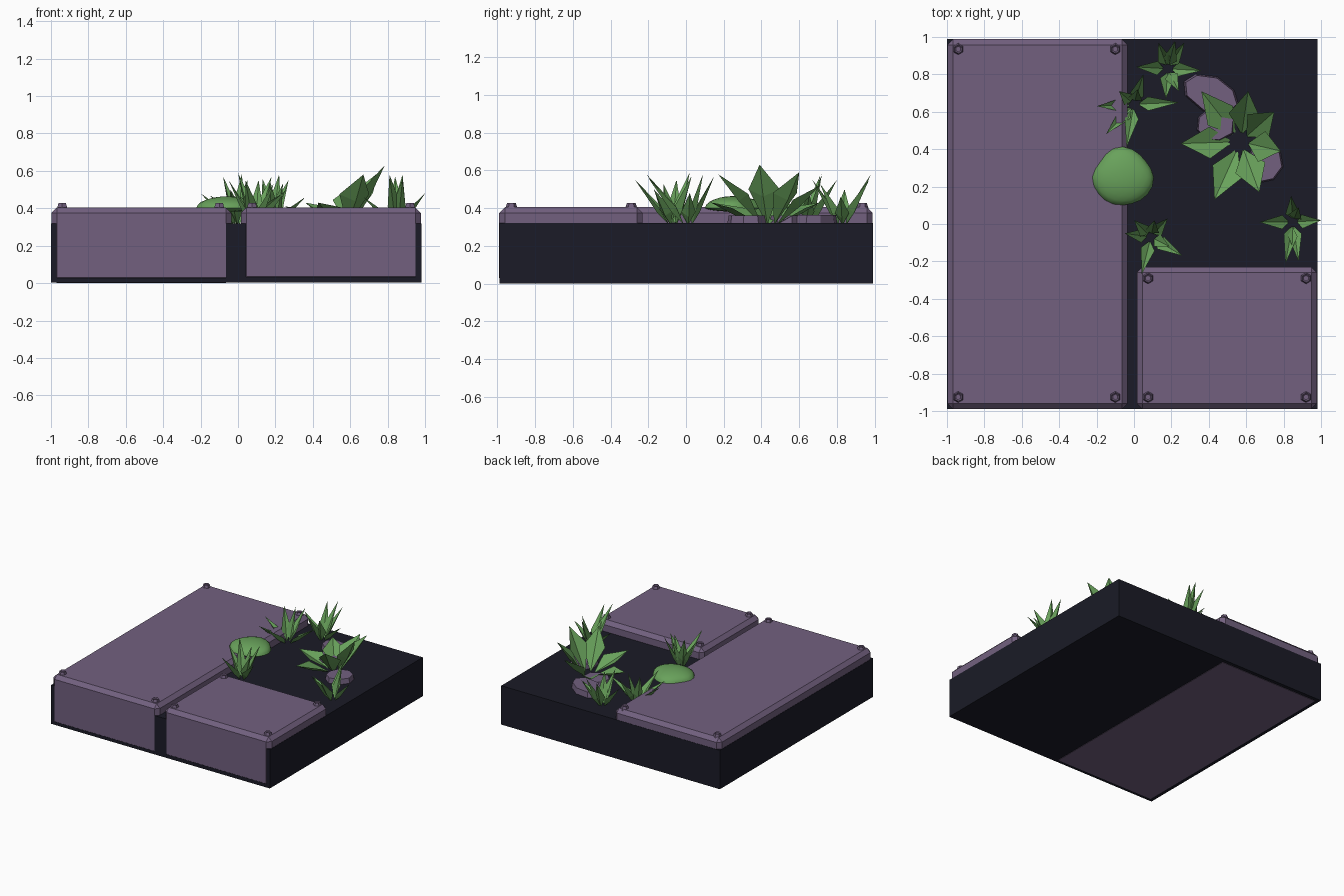
import bpy, bmesh, random
from math import sin, cos, tau
from mathutils import Vector

random.seed(4)
if "Cube" in bpy.data.objects:
    bpy.data.objects.remove(bpy.data.objects["Cube"])


def material(name, rgb):
    m = bpy.data.materials.new(name)
    m.use_nodes = True
    m.diffuse_color = (*rgb, 1)
    bsdf = m.node_tree.nodes["Principled BSDF"]
    bsdf.inputs["Base Color"].default_value = (*rgb, 1)
    bsdf.inputs["Roughness"].default_value = 0.8
    return m


PURPLE = material("dusty_purple", (0.168, 0.118, 0.212))
DARK = material("dark_slate", (0.0105, 0.011, 0.02))
GREEN = material("leaf_green", (0.14, 0.36, 0.105))


def finish(name, bm, mat):
    mesh = bpy.data.meshes.new(name)
    bm.to_mesh(mesh)
    bm.free()
    mesh.materials.append(mat)
    ob = bpy.data.objects.new(name, mesh)
    bpy.context.collection.objects.link(ob)
    return ob


def box(name, lo, hi, mat, chamfer=0):
    bm = bmesh.new()
    bmesh.ops.create_cube(bm, size=1)
    for v in bm.verts:
        v.co = [a if c < 0 else b for a, b, c in zip(lo, hi, v.co)]
    if chamfer:
        bmesh.ops.bevel(bm, geom=bm.edges[:], offset=chamfer, segments=1,
                        affect='EDGES', profile=0.5)
    return finish(name, bm, mat)


def bolt(name, x, y):
    # Six-sided tapered head with a shallow socket
    bm = bmesh.new()
    bmesh.ops.create_cone(bm, cap_ends=True, segments=6, radius1=0.034,
                          radius2=0.023, depth=0.035)
    bmesh.ops.translate(bm, verts=bm.verts, vec=(x, y, 0.41))
    top = max(bm.faces, key=lambda f: f.calc_center_median().z)
    bmesh.ops.inset_individual(bm, faces=[top], thickness=0.008, depth=-0.006)
    finish(name, bm, PURPLE)


def stone(name, x, y, rx, ry, turn, top):
    # Irregular flat-topped prism
    bm = bmesh.new()
    n = 8
    lower, upper = [], []
    for i in range(n):
        a = tau * i / n
        r = random.uniform(0.88, 1.1)
        px, py = rx * r * cos(a), ry * r * sin(a)
        px, py = px * cos(turn) - py * sin(turn), px * sin(turn) + py * cos(turn)
        lower.append(bm.verts.new((x + px, y + py, 0.3)))
        upper.append(bm.verts.new((x + px * 0.9, y + py * 0.9, top)))
    bm.faces.new(upper)
    bm.faces.new(lower[::-1])
    for i in range(n):
        j = (i + 1) % n
        bm.faces.new((lower[i], lower[j], upper[j], upper[i]))
    finish(name, bm, PURPLE)


def leaf(bm, base, tip, width, belly, fold):
    # Closed, folded kite: narrow foot, widest at the belly, pointed tip
    out = tip - base
    flat = Vector((out.x, out.y, 0))
    side = Vector((out.y, -out.x, 0)).normalized() * width / 2
    mid = base + out * belly
    lift = Vector((0, 0, fold)) - flat.normalized() * fold * 0.5
    back = mid + flat.normalized() * 0.008 - Vector((0, 0, 0.008))
    b, l, m, r, t, k = [bm.verts.new(p) for p in
                        (base, mid - side + lift, mid, mid + side + lift,
                         tip, back)]
    for f in ((b, r, m), (b, m, l), (m, r, t), (l, m, t),
              (b, l, k), (b, k, r), (k, l, t), (r, k, t)):
        bm.faces.new(f)


def plant(name, centre, tips, width, belly, foot, fold):
    bm = bmesh.new()
    c = Vector((*centre, 0.31))
    for tip in tips:
        t = Vector(tip)
        d = Vector((t.x - c.x, t.y - c.y, 0)).normalized() * foot
        leaf(bm, c + d, t, width, belly, fold)
    finish(name, bm, GREEN)


# Square foundation, and two chamfered slabs set into it
box("foundation", (-1, -0.988, 0.002), (0.98, 0.99, 0.32), DARK)
box("long_slab", (-0.998, -0.99, 0), (-0.035, 0.988, 0.405), PURPLE, 0.03)
box("short_slab", (0.015, -0.99, 0.004), (0.978, -0.23, 0.405), PURPLE, 0.03)

# Bolts at the slab corners
for slab, xs, ys in (("long", (-0.94, -0.1), (-0.925, 0.935)),
                     ("short", (0.075, 0.92), (-0.925, -0.29))):
    for x, side in zip(xs, ("right", "left")):
        for y, end in zip(ys, ("front", "back")):
            bolt(f"{slab}_slab_bolt_{end}_{side}", x, y)

# Low stones under the broad-leaved plant
stone("stone_back", 0.41, 0.70, 0.18, 0.1, -0.4, 0.365)
stone("stone_middle", 0.43, 0.53, 0.11, 0.1, 0.3, 0.36)
stone("stone_front", 0.69, 0.32, 0.11, 0.1, 0.6, 0.36)

# Rounded moss cushion over the slab edge
bm = bmesh.new()
bmesh.ops.create_icosphere(bm, subdivisions=3, radius=1)
for v in bm.verts:
    a = v.co.copy()
    wobble = 1 + 0.05 * sin(3 * a.x + 2 * a.y) + 0.03 * cos(5 * a.y)
    z = a.z * (0.062 if a.z > 0 else 0.02)
    v.co = (-0.06 + a.x * 0.16 * wobble, 0.25 + a.y * 0.155 * wobble, 0.402 + z)
moss = finish("moss_cushion", bm, GREEN)
bpy.context.view_layer.objects.active = moss
moss.select_set(True)
bpy.ops.object.shade_smooth_by_angle()

# Broad-leaved rosette, leaning low towards the long slab
plant("broad_leaf_plant", (0.57, 0.44),
      [(0.36, 0.71, 0.43), (0.61, 0.71, 0.52), (0.75, 0.6, 0.59),
       (0.785, 0.39, 0.63), (0.67, 0.17, 0.58), (0.43, 0.13, 0.43),
       (0.25, 0.43, 0.41)], 0.17, 0.5, 0.04, 0.03)

# Spiky grass tufts
tufts = {
    "back": ((0.18, 0.83), [(0.01, 0.84, 0.5), (0.27, 0.97, 0.55),
                            (0.13, 0.97, 0.56), (0.36, 0.82, 0.46),
                            (0.17, 0.67, 0.55), (0.22, 0.98, 0.58),
                            (0.24, 0.71, 0.53)]),
    "slab": ((0.0, 0.64), [(0.05, 0.8, 0.55), (-0.08, 0.71, 0.57),
                           (0.24, 0.65, 0.48), (-0.04, 0.41, 0.5),
                           (-0.2, 0.63, 0.48), (-0.15, 0.48, 0.47),
                           (0.02, 0.72, 0.58)]),
    "left": ((0.85, 0.01), [(0.84, 0.15, 0.57), (1.0, 0.02, 0.48),
                            (0.88, -0.2, 0.56), (0.81, -0.21, 0.58),
                            (0.67, 0.01, 0.46), (0.88, 0.09, 0.58)]),
    "middle": ((0.09, -0.07), [(0.18, 0.03, 0.57), (-0.05, -0.05, 0.55),
                               (0.26, -0.17, 0.5), (0.04, -0.27, 0.55),
                               (0.0, 0.02, 0.59), (0.19, -0.12, 0.53),
                               (0.11, 0.02, 0.55)]),
}
for name, (centre, tips) in tufts.items():
    plant(f"grass_tuft_{name}", centre, tips, 0.075, 0.3, 0.02, 0.02)
